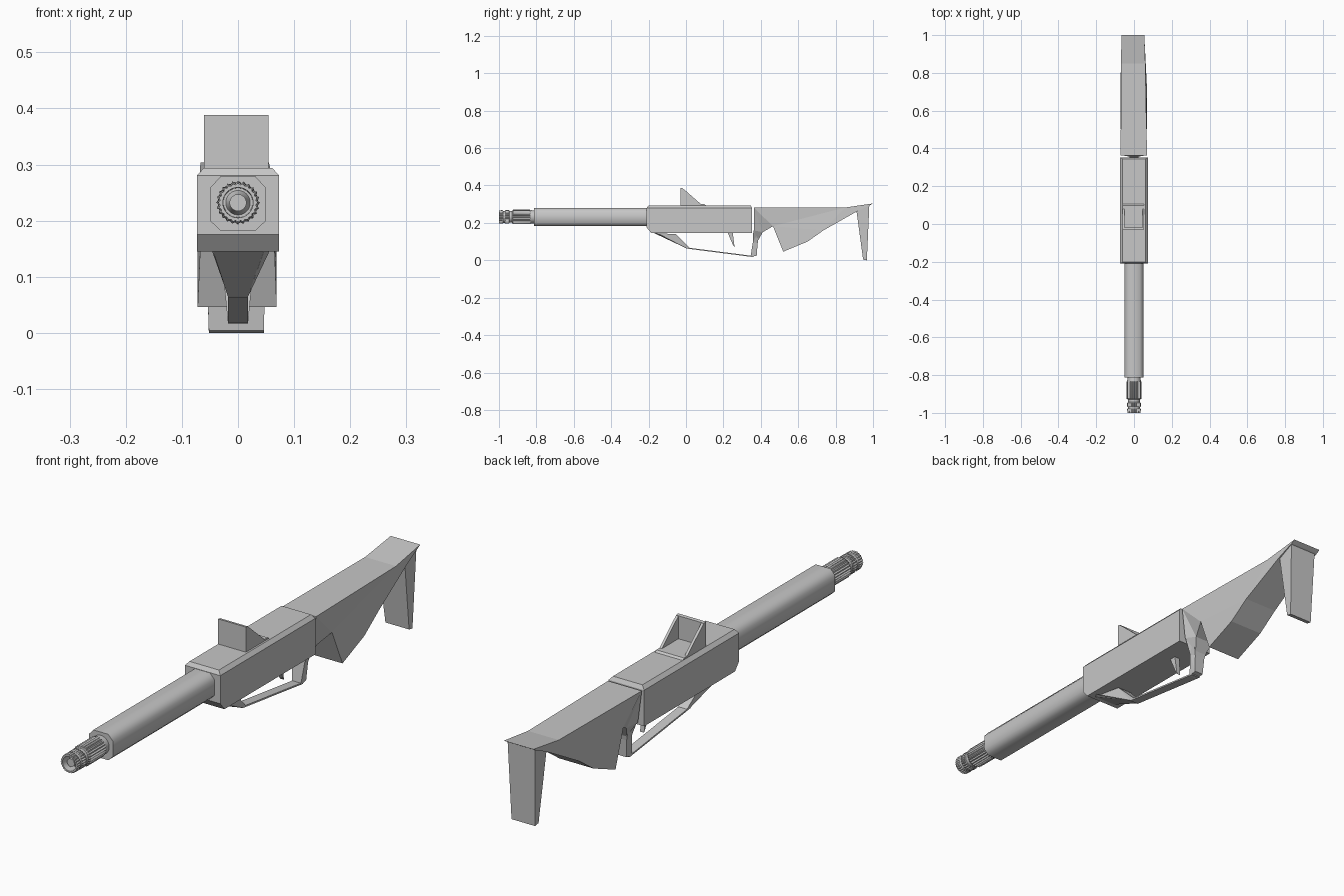
import bpy, bmesh, math

if "Cube" in bpy.data.objects:
    bpy.data.objects.remove(bpy.data.objects["Cube"])

grey = bpy.data.materials.new("plain grey")
grey.diffuse_color = (0.57, 0.57, 0.57, 1)
grey.use_nodes = True
grey.node_tree.nodes["Principled BSDF"].inputs["Base Color"].default_value = grey.diffuse_color


def finish(name, bm, smooth=None):
    bmesh.ops.recalc_face_normals(bm, faces=bm.faces)
    me = bpy.data.meshes.new(name)
    bm.to_mesh(me)
    bm.free()
    me.materials.append(grey)
    ob = bpy.data.objects.new(name, me)
    bpy.context.collection.objects.link(ob)
    if smooth:
        bpy.ops.object.select_all(action='DESELECT')
        ob.select_set(True)
        bpy.context.view_layer.objects.active = ob
        bpy.ops.object.shade_smooth_by_angle(angle=math.radians(smooth))
    return ob


def skin(bm, rings, closed=False, caps=True):
    """Join equal-length rings of points with quads."""
    vs = [[bm.verts.new(p) for p in r] for r in rings]
    n = len(vs[0])
    pairs = list(zip(vs, vs[1:])) + ([(vs[-1], vs[0])] if closed else [])
    for a, b in pairs:
        for i in range(n):
            j = (i + 1) % n
            bm.faces.new((a[i], a[j], b[j], b[i]))
    if caps and not closed:
        bm.faces.new(vs[0])
        bm.faces.new(vs[-1][::-1])


def prism(name, pts):
    """Side profile of (y, z, left x, right x) points, spanned across x."""
    bm = bmesh.new()
    skin(bm, [[(p[2], p[0], p[1]) for p in pts], [(p[3], p[0], p[1]) for p in pts]])
    bmesh.ops.recalc_face_normals(bm, faces=bm.faces)
    bmesh.ops.triangulate(bm, faces=[f for f in bm.faces if len(f.verts) > 4])
    return finish(name, bm)


def sym(name, pts):
    return prism(name, [(y, z, -w, w) for y, z, w in pts])


# receiver with sloped chin and chamfered lid
R = 0.0735
sym("receiver", [(-.21, .28, R), (-.21, .175, R), (-.185, .145, R), (.353, .145, R), (.353, .28, R)])
sym("receiver_lid", [(-.21, .28, R), (-.2, .294, .061), (.345, .294, .061), (.353, .28, R)])

# chamfered barrel shroud
oct_ring = [(.05, .2), (.05, .258), (.031, .279), (-.031, .279),
            (-.05, .258), (-.05, .2), (-.031, .182), (.031, .182)]
bm = bmesh.new()
skin(bm, [[(x, y, z) for x, z in oct_ring] for y in (-.812, -.2)])
finish("barrel_shroud", bm, 60)

# knurled muzzle: ribbed outer skin, turned inward to a bore
N, CZ = 48, .232


def ribbed(y, r, depth=0.0):
    return [((r - depth * (i % 2)) * math.cos(2 * math.pi * i / N), y,
             CZ + (r - depth * (i % 2)) * math.sin(2 * math.pi * i / N)) for i in range(N)]


bm = bmesh.new()
skin(bm, [ribbed(*p) for p in (
    (-.8, .034), (-.83, .036), (-.835, .039, .005), (-.925, .039, .005), (-.93, .031),
    (-.943, .031), (-.947, .036, .004), (-.965, .036, .004), (-.969, .032),
    (-.977, .032), (-.981, .036, .004), (-1, .035, .003), (-1, .027), (-.96, .026))])
finish("muzzle", bm, 30)

# inner nozzle inside the bore
bm = bmesh.new()
skin(bm, [ribbed(-.955, .024), ribbed(-.975, .015), ribbed(-.99, .015)])
finish("nozzle", bm, 30)

# trigger guard: front wedge, thin strap and rear grip strut
sym("guard_front", [(-.21, .175, .07), (-.17, .145, .046), (-.055, .14, .03), (.02, .066, .018),
                    (0, .065, .018), (-.18, .15, .046)])
sym("guard_strap", [(0, .069, .018), (0, .063, .018), (.36, .017, .018), (.36, .023, .018)])
sym("grip_strut", [(.345, .018, .018), (.378, .024, .018), (.383, .09, .022), (.395, .16, .04),
                   (.36, .16, .05), (.358, .1, .026)])
sym("trigger", [(.222, .15, .011), (.25, .15, .011), (.26, .068, .008), (.252, .08, .008)])

# stock, slightly off centre as it narrows towards the rear
prism("stock", [
    (.363, .281, -.071, .069), (.363, .16, -.055, .055), (.385, .105, -.022, .022),
    (.41, .15, -.04, .04), (.465, .182, -.066, .064), (.52, .046, -.072, .069),
    (.65, .1, -.072, .069), (.735, .16, -.072, .068), (.915, .262, -.067, .059),
    (.985, .295, -.067, .055), (1, .304, -.067, .055), (.85, .282, -.068, .06)])
prism("butt_leg", [(.912, .26, -.06, .053), (.98, .293, -.06, .053),
                   (.967, 0, -.052, .046), (.947, .004, -.052, .046)])

# raised sight: front plate, two side fins, floor and rear lip
L, Rt = -.061, .054
prism("sight_plate", [(-.03, .388, L, Rt), (-.03, .29, L, Rt), (-.018, .29, L, Rt), (-.018, .386, L, Rt)])
for name, a, b in (("sight_fin_left", L, L + .01), ("sight_fin_right", Rt - .01, Rt)):
    prism(name, [(-.02, .386, a, b), (-.02, .29, a, b), (.112, .29, a, b), (.08, .3, a, b), (0, .37, a, b)])
prism("sight_floor", [(-.02, .3, L, Rt), (-.02, .29, L, Rt), (.112, .29, L, Rt), (.098, .3, L, Rt)])
